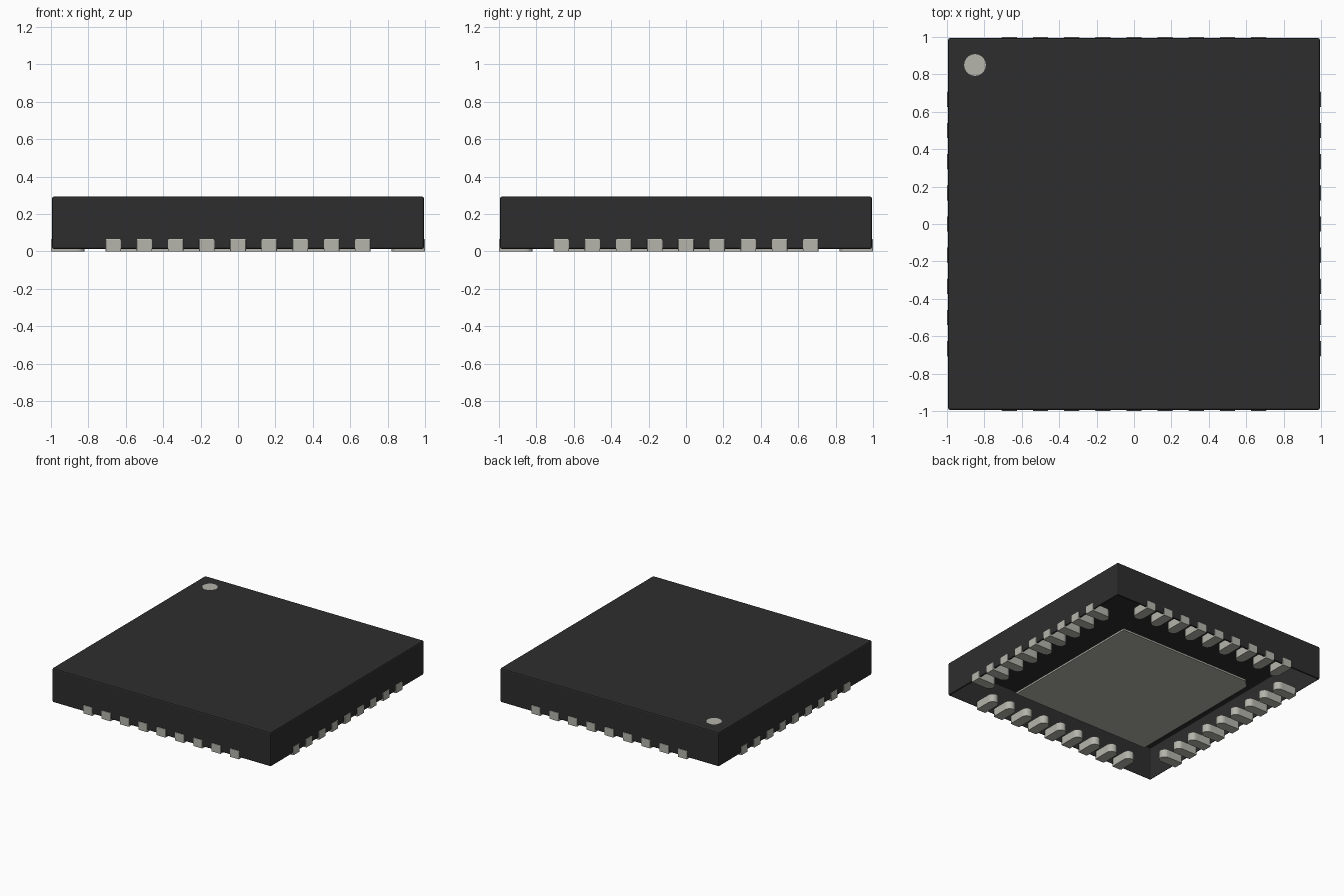
import bpy, bmesh
from math import pi, sin, cos
from mathutils import Matrix, Vector

cube = bpy.data.objects.get("Cube")
if cube:
    bpy.data.objects.remove(cube, do_unlink=True)


def material(name, color):
    m = bpy.data.materials.new(name)
    m.use_nodes = True
    m.diffuse_color = color
    m.node_tree.nodes["Principled BSDF"].inputs["Base Color"].default_value = color
    return m


black = material("black plastic", (0.027, 0.027, 0.027, 1))
metal = material("tinned metal", (0.46, 0.46, 0.41, 1))


def add_object(name, bm, mat):
    bmesh.ops.recalc_face_normals(bm, faces=bm.faces[:])
    mesh = bpy.data.meshes.new(name)
    bm.to_mesh(mesh)
    bm.free()
    mesh.materials.append(mat)
    ob = bpy.data.objects.new(name, mesh)
    bpy.context.collection.objects.link(ob)
    return ob


def prism(outline, z0, z1):
    """Solid made by raising a flat outline from z0 to z1."""
    bm = bmesh.new()
    face = bm.faces.new([bm.verts.new((x, y, z0)) for x, y in outline])
    top = bmesh.ops.extrude_face_region(bm, geom=[face], use_keep_orig=True)["geom"]
    verts = [v for v in top if isinstance(v, bmesh.types.BMVert)]
    bmesh.ops.translate(bm, verts=verts, vec=(0, 0, z1 - z0))
    return bm


# Moulded body: bevelled shell, open underneath
half, low, high = 0.994, 0.013, 0.293
bm = prism([(-half, -half), (half, -half), (half, half), (-half, half)], low, high)
bmesh.ops.recalc_face_normals(bm, faces=bm.faces[:])
bmesh.ops.bevel(bm, geom=bm.edges[:], offset=0.01, segments=2, profile=0.5, affect='EDGES')
underside = min(bm.faces, key=lambda f: f.calc_center_median().z)
bmesh.ops.delete(bm, geom=[underside], context='FACES_ONLY')
add_object("body", bm, black)

# Leads: nine on each side, round at the inner end
width, length, pitch, count = 0.083, 0.18, 1 / 6, 9
r = width / 2
outline = [(-r, -1), (r, -1)]
outline += [(r * cos(a), -1 + length - r + r * sin(a)) for a in (i * pi / 10 for i in range(11))]
bm = prism(outline, 0, 0.067)
bmesh.ops.recalc_face_normals(bm, faces=bm.faces[:])
# soften the corners of the outer end
corners = [e for e in bm.edges if all(v.co.y < -0.99 for v in e.verts)
           and abs(e.verts[0].co.x - e.verts[1].co.x) < 0.001]
bmesh.ops.bevel(bm, geom=corners, offset=0.005, segments=2, profile=0.5, affect='EDGES')
tops = [e for e in bm.edges if all(v.co.y < -0.99 and v.co.z > 0.06 for v in e.verts)]
bmesh.ops.bevel(bm, geom=tops, offset=0.006, segments=2, profile=0.5, affect='EDGES')
master = add_object("lead_front_1", bm, metal)
for s, side in enumerate(("front", "right", "back", "left")):
    turn = Matrix.Rotation(s * pi / 2, 4, 'Z')
    for i in range(count):
        shift = Matrix.Translation(Vector(((i - (count - 1) / 2) * pitch, 0, 0)))
        ob = master
        if s or i:
            ob = bpy.data.objects.new(f"lead_{side}_{i + 1}", master.data)
            bpy.context.collection.objects.link(ob)
        ob.matrix_world = turn @ shift

# Thermal pad underneath, with one corner cut
p, cut = 0.63, 0.06
add_object("thermal_pad", prism([(-p, -p), (p, -p), (p, p), (cut - p, p), (-p, p - cut)],
                                0, 0.015), metal)

# Round orientation mark on top
ring = [(-0.85 + 0.058 * cos(a), 0.85 + 0.058 * sin(a)) for a in (i * pi / 16 for i in range(32))]
add_object("orientation_mark", prism(ring, high - 0.002, high + 0.001), metal)
